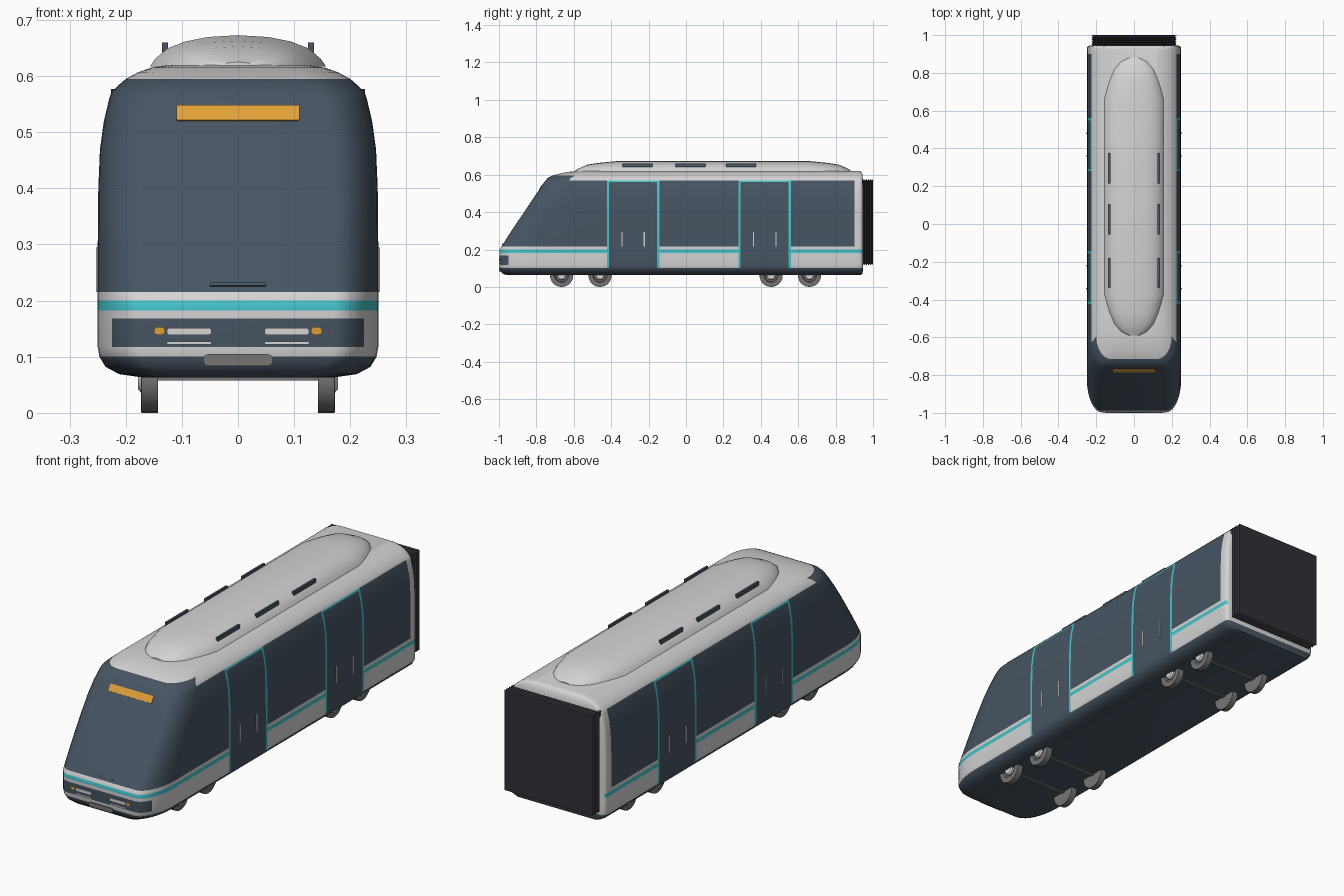
import bpy, bmesh, math
from mathutils import Vector

if "Cube" in bpy.data.objects:
    bpy.data.objects.remove(bpy.data.objects["Cube"])


def material(name, rgb):
    m = bpy.data.materials.new(name)
    m.diffuse_color = (*rgb, 1)
    m.use_nodes = True
    m.node_tree.nodes["Principled BSDF"].inputs["Base Color"].default_value = m.diffuse_color
    return m


WHITE = material("light_grey_paint", (0.66, 0.66, 0.66))
DARK = material("slate_glass", (0.062, 0.09, 0.122))
TEAL = material("teal_trim", (0.06, 0.55, 0.60))
AMBER = material("amber", (0.75, 0.35, 0.04))
GREY = material("mid_grey", (0.18, 0.18, 0.185))
BLACK = material("bellows_black", (0.03, 0.028, 0.036))


def finish(bm, name, mats, angle=35):
    bmesh.ops.recalc_face_normals(bm, faces=bm.faces[:])
    me = bpy.data.meshes.new(name)
    bm.to_mesh(me)
    bm.free()
    for m in mats:
        me.materials.append(m)
    ob = bpy.data.objects.new(name, me)
    bpy.context.collection.objects.link(ob)
    bpy.ops.object.select_all(action='DESELECT')
    ob.select_set(True)
    bpy.context.view_layer.objects.active = ob
    bpy.ops.object.shade_smooth_by_angle(angle=math.radians(angle))
    return ob


def loft(loops, caps=True):
    """Skin closed loops of equal length."""
    bm = bmesh.new()
    rings = [[bm.verts.new(p) for p in lp] for lp in loops]
    n = len(rings[0])
    for a, b in zip(rings, rings[1:]):
        for j in range(n):
            bm.faces.new((a[j], a[(j + 1) % n], b[(j + 1) % n], b[j]))
    if caps:
        bm.faces.new(rings[0])
        bm.faces.new(rings[-1])
    return bm


def box(name, centre, size, mat):
    bm = bmesh.new()
    bmesh.ops.create_cube(bm, size=1)
    for v in bm.verts:
        v.co = Vector(v.co[i] * size[i] + centre[i] for i in range(3))
    return finish(bm, name, [mat])


def plate(name, centre, w, h, r, mat, thick=0.006, tilt=0):
    """Rounded plate facing the front."""
    outline = []
    for cx, cz, start in ((1, 1, 0), (-1, 1, 90), (-1, -1, 180), (1, -1, 270)):
        for k in range(5):
            a = math.radians(start + k * 22.5)
            outline.append((cx * (w / 2 - r) + r * math.cos(a), cz * (h / 2 - r) + r * math.sin(a)))
    ob = finish(loft([[(x, y, z) for x, z in outline] for y in (-thick / 2, thick / 2)]), name, [mat])
    ob.location = centre
    ob.rotation_euler.x = tilt
    return ob


# Car body: horizontal loops given as height, half width, nose y, tail y
LEVELS = [
    (0.063, 0.17, -0.955, 0.93), (0.069, 0.212, -0.978, 0.942), (0.082, 0.236, -0.99, 0.945),
    (0.10, 0.247, -0.996, 0.945), (0.117, 0.25, -0.997, 0.945), (0.168, 0.25, -0.997, 0.945),
    (0.182, 0.25, -0.997, 0.945), (0.20, 0.25, -0.997, 0.945), (0.215, 0.25, -0.988, 0.945),
    (0.30, 0.25, -0.933, 0.945), (0.40, 0.249, -0.866, 0.945), (0.47, 0.246, -0.819, 0.945),
    (0.52, 0.239, -0.785, 0.945), (0.562, 0.229, -0.757, 0.945), (0.57, 0.226, -0.75, 0.945),
    (0.583, 0.214, -0.738, 0.945), (0.595, 0.2, -0.715, 0.944), (0.607, 0.178, -0.67, 0.942),
    (0.615, 0.155, -0.63, 0.938), (0.62, 0.125, -0.58, 0.93)]
DOORS = [(-0.423, -0.143), (0.28, 0.561)]
FRAME = 0.012
STATIONS = [0.90] + [y for a, b in reversed(DOORS) for y in (b, b - FRAME, a + FRAME, a)]
ARC = (90, 78, 66, 55, 43.4, 33, 22, 11, 0)


def body_loop(z, w, nose, tail):
    t = min(1, max(0, (z - 0.2) / 0.4))
    rx, ry, rb = 0.08, 0.18 - 0.06 * t, 0.018
    half = []
    for a in (0, 30, 60, 90):
        a = math.radians(a)
        half.append((w - rb + rb * math.sin(a), tail - rb + rb * math.cos(a), z))
    half += [(w, y, z) for y in STATIONS]
    for a in ARC:
        a = math.radians(a)
        half.append((w - rx + rx * math.sin(a), nose + ry * (1 - math.cos(a)), z))
    return half + [(-x, y, z) for x, y, z in reversed(half)]


def body_colour(c):
    x, y, z = abs(c.x), c.y, c.z
    if z < 0.10:
        return 1
    if x > 0.15 and z < 0.57:                      # doors with their frames
        for a, b in DOORS:
            if a < y < b:
                edge = y < a + FRAME or y > b - FRAME or z > 0.562
                return 2 if edge else 1
    if 0.182 < z < 0.20 and y < 0.94:              # waist stripe
        return 2
    if 0.117 < z < 0.168 and y < -0.9 and x < 0.225:   # lamp panel
        return 1
    if 0.215 < z < 0.57 and y < 0.90:              # side windows and windscreen
        return 1
    if 0.57 < z < 0.595 and y < -0.6:              # windscreen top
        return 1
    return 0


bm = loft([body_loop(*lv) for lv in LEVELS])
for f in bm.faces:
    f.material_index = body_colour(f.calc_center_median())
finish(bm, "car_body", [WHITE, DARK, TEAL])

# Roof pod: cross-sections along the roof, as distance from end, half width, height
POD = [(0, 0.03, 0.008), (0.02, 0.07, 0.018), (0.06, 0.105, 0.036), (0.12, 0.13, 0.046), (0.22, 0.157, 0.056)]
ARCH = [(1, 0), (0.94, 0.25), (0.8, 0.58), (0.6, 0.8), (0.35, 0.94), (0, 1)]
ARCH += [(-x, z) for x, z in reversed(ARCH[:-1])]
sections = [(-0.59 + d, w, h) for d, w, h in POD] + [(0.88 - d, w, h) for d, w, h in reversed(POD)]
finish(loft([[(x * w, y, 0.617 + z * h) for x, z in ARCH] for y, w, h in sections]), "roof_pod", [WHITE], 50)

# Roof vents
for y in (-0.26, 0.025, 0.295):
    for s in (-1, 1):
        box("roof_vent", (s * 0.13, y, 0.651), (0.010, 0.16, 0.018), DARK)

# Gangway bellows: alternating wide and narrow rings
rings = []
for i in range(11):
    k = 0.0 if i % 2 == 0 else 0.009
    y = 0.94 + 0.006 * i
    x, lo, hi = 0.226 - k, 0.115 + k, 0.577 - k
    rings.append([(-x, y, lo), (x, y, lo), (x, y, hi), (-x, y, hi)])
finish(loft(rings), "gangway_bellows", [BLACK], 20)


# Wheels: turned profile around the axle, as radius and sideways offset
def turned(name, profile, centre, side, mat, seg=28):
    loops = []
    for r, off in profile:
        loops.append([(centre[0] + side * off, centre[1] + r * math.cos(2 * math.pi * k / seg),
                       centre[2] + r * math.sin(2 * math.pi * k / seg)) for k in range(seg)])
    finish(loft(loops), name, [mat])


for y in (-0.665, -0.46, 0.455, 0.66):
    for s in (-1, 1):
        c = (s * 0.158, y, 0.062)
        turned("wheel", [(0.03, -0.015), (0.062, -0.015), (0.062, 0.014), (0.058, 0.015), (0.038, 0.015),
                         (0.034, 0.006), (0.02, 0.006)], c, s, GREY)
        turned("wheel_hub", [(0.026, 0.0), (0.026, 0.015), (0.02, 0.02), (0.008, 0.02)], c, s, WHITE)
    box("axle", (0, y, 0.068), (0.3, 0.02, 0.02), GREY)

# Front lamps
for s in (-1, 1):
    plate("headlight", (s * 0.087, -0.997, 0.145), 0.08, 0.013, 0.006, WHITE)
    plate("running_light", (s * 0.087, -0.997, 0.1245), 0.08, 0.005, 0.002, WHITE)
    plate("indicator", (s * 0.14, -0.997, 0.146), 0.02, 0.014, 0.0065, AMBER)

# Coupler cover, destination sign and wiper
plate("coupler_cover", (0, -0.9955, 0.094), 0.124, 0.021, 0.009, GREY, 0.009)
slope = -math.atan2(0.238, 0.355)
plate("destination_sign", (0, -0.776, 0.5335), 0.22, 0.032, 0.004, AMBER, 0.006, slope)
plate("wiper", (0, -0.980, 0.228), 0.10, 0.006, 0.002, DARK, 0.006, slope)

# Door handles
for a, b in DOORS:
    for y in ((a + b) / 2 - 0.06, (a + b) / 2 + 0.06):
        for s in (-1, 1):
            box("door_handle", (s * 0.25, y, 0.255), (0.006, 0.006, 0.08), WHITE)
